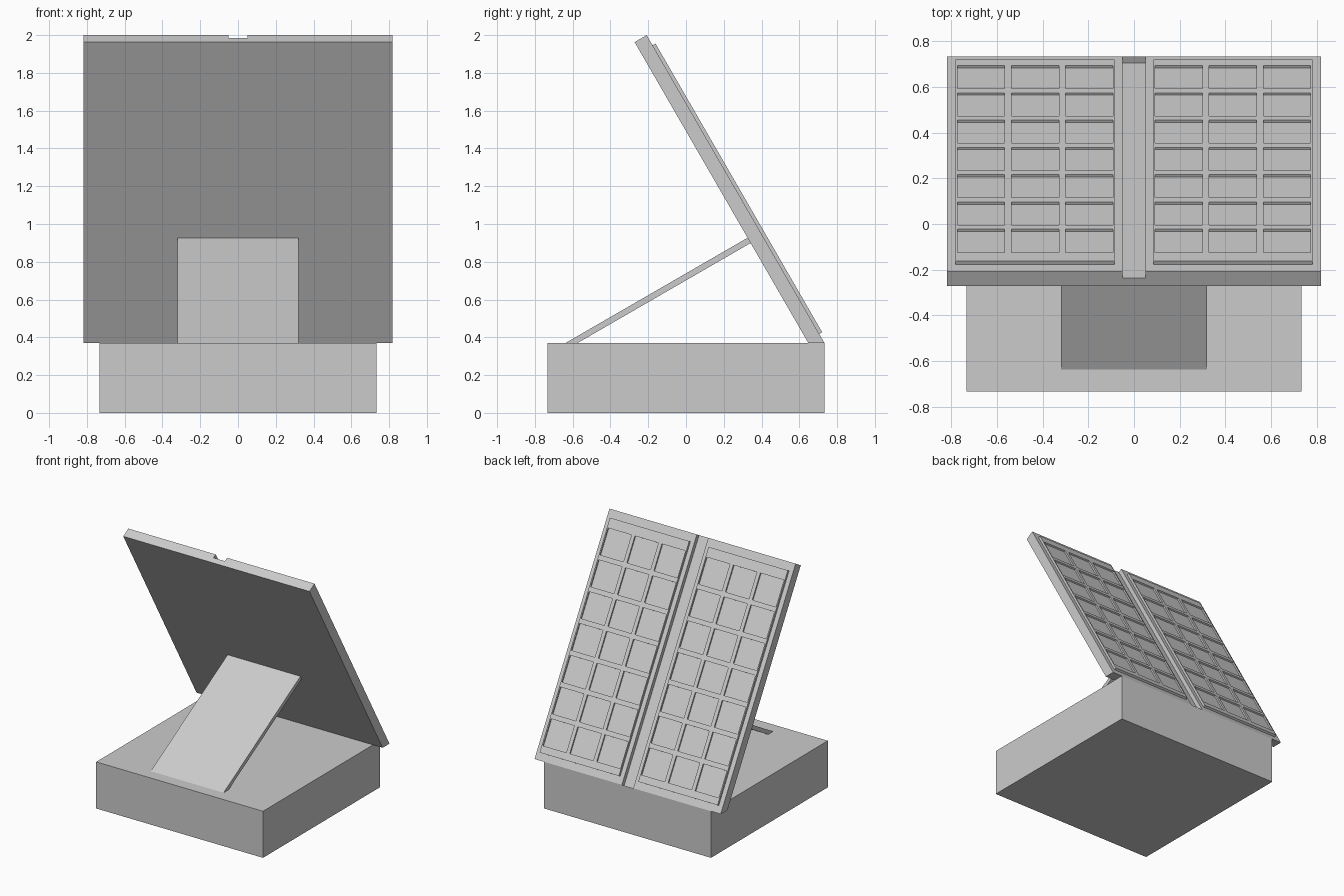
import bpy, bmesh, math
from mathutils import Matrix

if "Cube" in bpy.data.objects:
    bpy.data.objects.remove(bpy.data.objects["Cube"])

HALF, TOP = 0.733, 0.37            # base half width and height
S, C = 0.5, math.sqrt(3) / 2       # 60 degree lean of the board

# leaning frame: local y runs up the slope, local z points out of the back face
LEAN = Matrix(((-1, 0, 0, 0), (0, -S, C, HALF), (0, C, S, TOP), (0, 0, 0, 1)))


def finish(name, bm):
    bmesh.ops.recalc_face_normals(bm, faces=bm.faces[:])
    me = bpy.data.meshes.new(name)
    bm.to_mesh(me)
    bm.free()
    ob = bpy.data.objects.new(name, me)
    bpy.context.collection.objects.link(ob)
    return ob


def prism(name, profile, half):
    """Extrude a (y, z) side profile across x from -half to half."""
    bm = bmesh.new()
    face = bm.faces.new([bm.verts.new((-half, y, z)) for y, z in profile])
    ext = bmesh.ops.extrude_face_region(bm, geom=[face])
    vs = [g for g in ext["geom"] if isinstance(g, bmesh.types.BMVert)]
    bmesh.ops.translate(bm, verts=vs, vec=(2 * half, 0, 0))
    return finish(name, bm)


def slope(s, n):
    """Side-view point: s up the slope, n out of the back face."""
    p = LEAN @ Matrix.Translation((0, s, n)).translation
    return p.y, p.z


# base block
base = prism("base_block", [(-HALF, 0), (HALF, 0), (HALF, TOP), (-HALF, TOP)], HALF)

# leaning board, cut level where it meets the base
T, L = 0.074, 1.882
board = prism("leaning_board",
              [(HALF - T / C, TOP), (HALF, TOP), slope(L, 0), slope(L, -T)], 0.818)

# support strut behind the board
strut = prism("support_strut",
              [(-0.638, TOP), (-0.574, TOP), (0.342, 0.899), (0.326, 0.927)], 0.32)

# centre groove, running down into the base edge
cutter = prism("groove_cutter",
               [slope(0, -0.032), slope(0, 0.1), slope(2, 0.1), slope(2, -0.032)], 0.05)
cutter.hide_render = True
cutter.hide_set(True)
for ob in (base, board):
    mod = ob.modifiers.new("groove", "BOOLEAN")
    mod.operation, mod.object, mod.solver = "DIFFERENCE", cutter, "EXACT"

# tray with 3 x 7 shallow pockets, mirrored to the other side
H, DEPTH = 0.018, 0.012
xs = [0.085]
for i in range(3):
    xs += [0.092 + 0.237 * i, 0.299 + 0.237 * i]
xs.append(0.782)
ss = [0.055]
for j in range(7):
    ss += [0.109 + 0.239 * j, 0.311 + 0.239 * j]
ss.append(1.82)

bm = bmesh.new()
grid = [[bm.verts.new((x, s, H)) for s in ss] for x in xs]
pockets = []
for i in range(len(xs) - 1):
    for j in range(len(ss) - 1):
        f = bm.faces.new((grid[i][j], grid[i + 1][j], grid[i + 1][j + 1], grid[i][j + 1]))
        if i % 2 and j % 2:
            pockets.append(f)
rim = [e for e in bm.edges if e.is_boundary]
ext = bmesh.ops.extrude_edge_only(bm, edges=rim)["geom"]
bmesh.ops.translate(bm, vec=(0, 0, -H),
                    verts=[g for g in ext if isinstance(g, bmesh.types.BMVert)])
bmesh.ops.holes_fill(bm, edges=[e for e in bm.edges if e.is_boundary], sides=0)
for f in bmesh.ops.extrude_discrete_faces(bm, faces=pockets)["faces"]:
    bmesh.ops.translate(bm, verts=f.verts[:], vec=(0, 0, -DEPTH))
bm.transform(LEAN)
tray = finish("pocket_tray", bm)
tray.modifiers.new("other_side", "MIRROR").use_axis[0] = True
